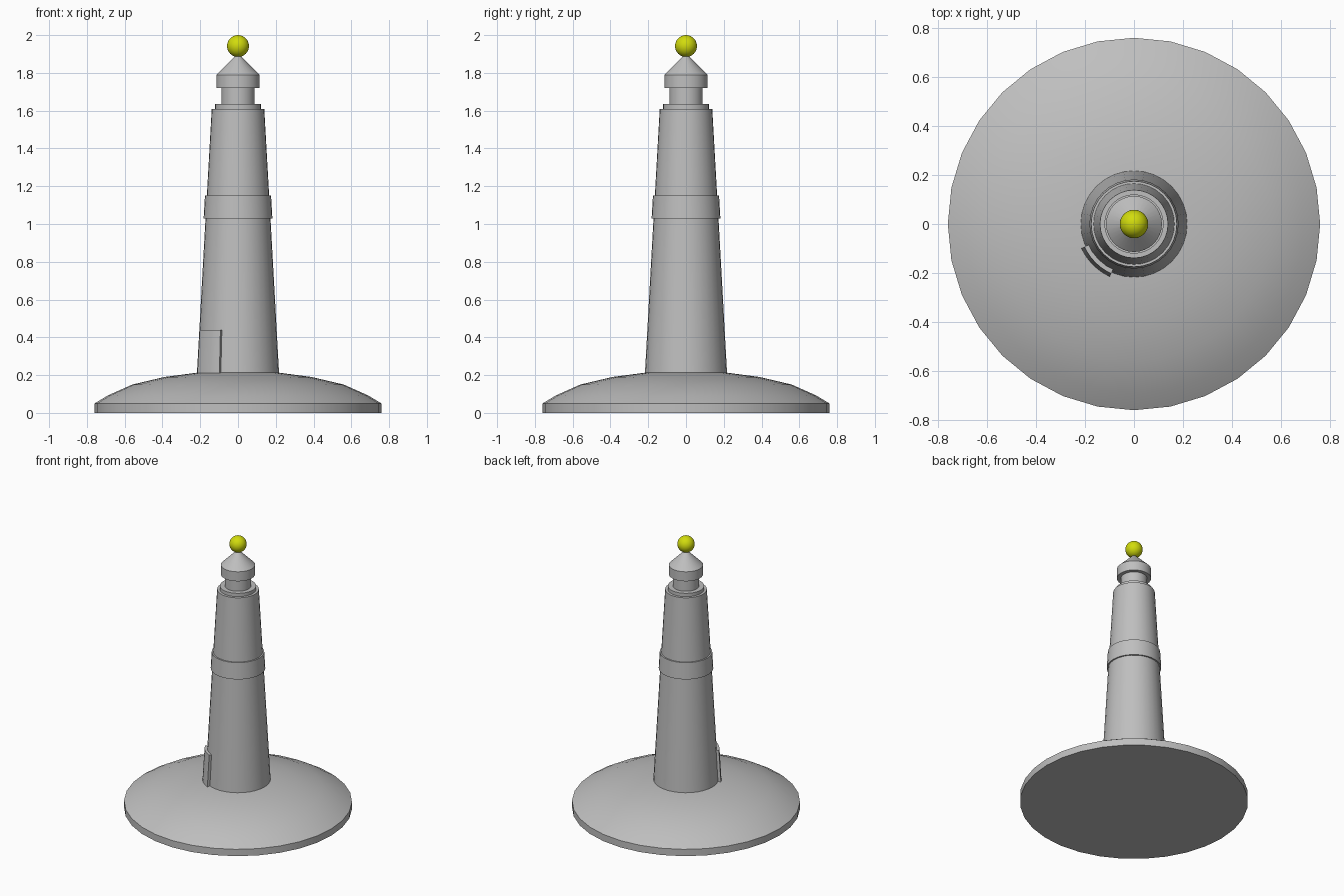
import bpy, bmesh, math

if "Cube" in bpy.data.objects:
    bpy.data.objects.remove(bpy.data.objects["Cube"])

SIDES = 32


def make_material(name, color):
    m = bpy.data.materials.new(name)
    m.diffuse_color = (*color, 1)
    m.use_nodes = True
    m.node_tree.nodes["Principled BSDF"].inputs["Base Color"].default_value = m.diffuse_color
    return m


grey = make_material("plain_grey", (0.52, 0.52, 0.52))
yellow = make_material("lamp_yellow", (0.64, 0.71, 0.004))


def finish(bm, name, mat, angle=35):
    bmesh.ops.recalc_face_normals(bm, faces=bm.faces)
    me = bpy.data.meshes.new(name)
    bm.to_mesh(me)
    bm.free()
    ob = bpy.data.objects.new(name, me)
    bpy.context.collection.objects.link(ob)
    me.materials.append(mat)
    bpy.ops.object.select_all(action='DESELECT')
    ob.select_set(True)
    bpy.context.view_layer.objects.active = ob
    bpy.ops.object.shade_smooth_by_angle(angle=math.radians(angle))
    return ob


def lathe(name, profile, mat, angle=35):
    """Turn an (r, z) profile around z and close both ends."""
    bm = bmesh.new()
    rings = []
    for r, z in profile:
        rings.append([bm.verts.new((r * math.cos(2 * math.pi * i / SIDES),
                                    r * math.sin(2 * math.pi * i / SIDES), z))
                      for i in range(SIDES)])
    for a, b in zip(rings, rings[1:]):
        for i in range(SIDES):
            j = (i + 1) % SIDES
            bm.faces.new((a[i], a[j], b[j], b[i]))
    bm.faces.new(rings[0])
    bm.faces.new(rings[-1])
    return finish(bm, name, mat, angle)


# Domed island base
lathe("base", [(0.76, 0), (0.76, 0.05), (0.69, 0.092), (0.56, 0.15),
               (0.39, 0.19), (0.217, 0.213)], grey)

# Tapering tower with raised middle band and stepped top
lathe("tower", [(0.218, 0.2), (0.172, 1.03), (0.182, 1.03), (0.175, 1.15),
                (0.165, 1.15), (0.139, 1.61), (0.121, 1.61), (0.121, 1.635),
                (0.088, 1.635)], grey)

# Lantern room and pointed roof
lathe("lantern", [(0.088, 1.63), (0.088, 1.725)], grey)
lathe("roof", [(0.114, 1.72), (0.114, 1.79), (0.008, 1.895)], grey)

# Curved door plate that follows the tower wall at the front left
bm = bmesh.new()
columns = []
for i in range(7):
    a = math.radians(225 - 20.3 + 40.6 * i / 6)
    columns.append([bm.verts.new((r * math.cos(a), r * math.sin(a), z))
                    for r, z in ((0.20, 0.2), (0.237, 0.2), (0.223, 0.44), (0.19, 0.44))])
for a, b in zip(columns, columns[1:]):
    for k in range(4):
        n = (k + 1) % 4
        bm.faces.new((a[k], a[n], b[n], b[k]))
bm.faces.new(columns[0])
bm.faces.new(columns[-1])
finish(bm, "door", grey)

# Lamp ball on top
bm = bmesh.new()
bmesh.ops.create_uvsphere(bm, u_segments=32, v_segments=16, radius=0.058)
bmesh.ops.translate(bm, verts=bm.verts, vec=(0, 0, 1.942))
finish(bm, "lamp_ball", yellow)
